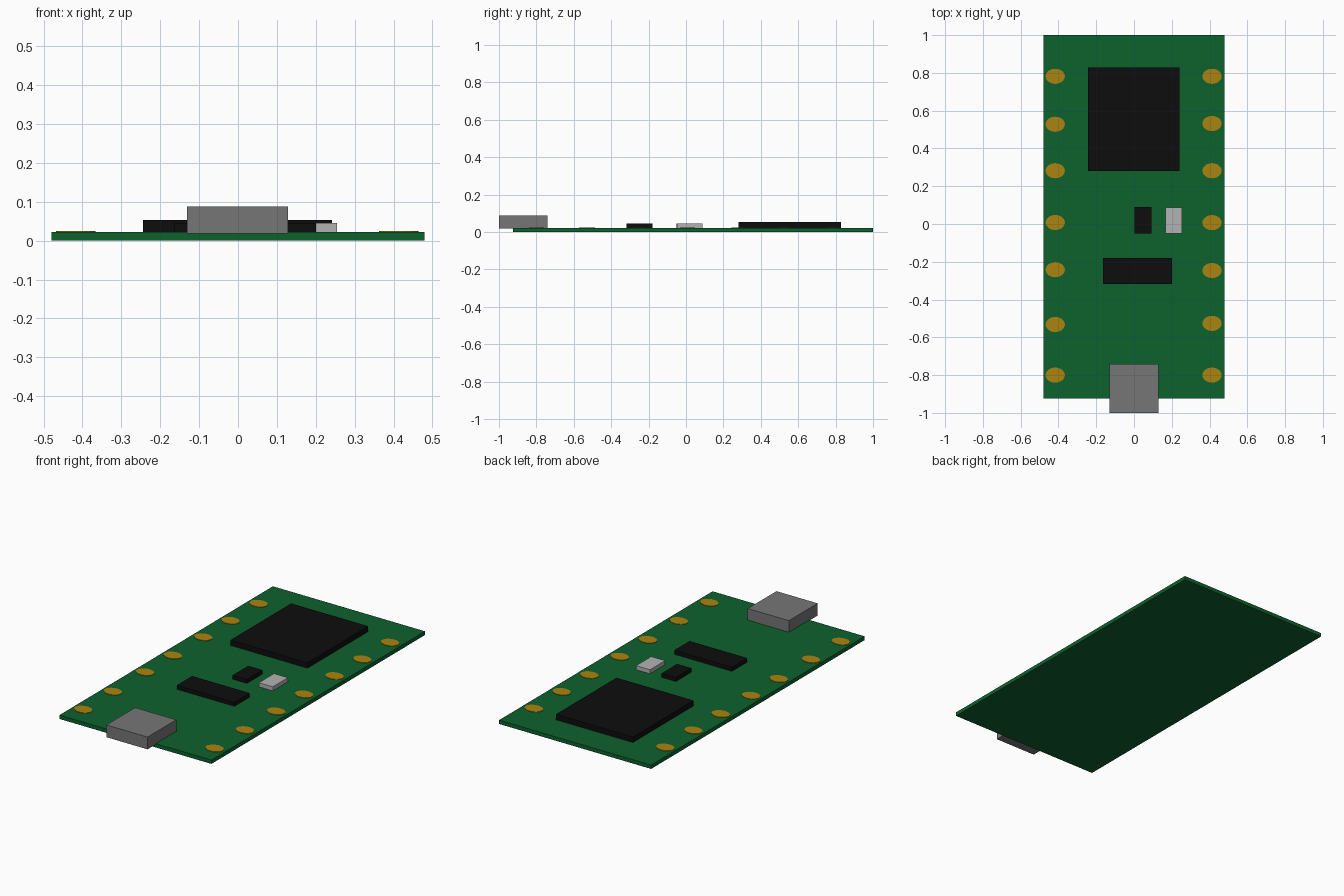
import bpy
import bmesh
from mathutils import Matrix

if "Cube" in bpy.data.objects:
    bpy.data.objects.remove(bpy.data.objects["Cube"])


def material(name, rgb):
    m = bpy.data.materials.new(name)
    m.diffuse_color = (*rgb, 1)
    m.use_nodes = True
    m.node_tree.nodes["Principled BSDF"].inputs["Base Color"].default_value = m.diffuse_color
    return m


GREEN = material("green_laminate", (0.004, 0.12, 0.027))
BLACK = material("black_plastic", (0.004, 0.004, 0.004))
STEEL = material("steel", (0.18, 0.18, 0.18))
LIGHT = material("light_ceramic", (0.45, 0.45, 0.45))
GOLD = material("gold", (0.40, 0.23, 0.005))


def finish(name, bm, mat):
    me = bpy.data.meshes.new(name)
    bm.to_mesh(me)
    bm.free()
    me.materials.append(mat)
    ob = bpy.data.objects.new(name, me)
    bpy.context.collection.objects.link(ob)
    return ob


def box(name, x, y, z, mat):
    """Box from (min, max) ranges, with its origin at the centre."""
    bm = bmesh.new()
    size = [r[1] - r[0] for r in (x, y, z)]
    bmesh.ops.create_cube(bm, size=1, matrix=Matrix.Diagonal((*size, 1)))
    ob = finish(name, bm, mat)
    ob.location = [(r[0] + r[1]) / 2 for r in (x, y, z)]


def pad(name, x, y):
    """Thin oval contact, just proud of the board."""
    bm = bmesh.new()
    bmesh.ops.create_cone(bm, cap_ends=True, segments=32, radius1=0.5, radius2=0.5,
                          depth=1, matrix=Matrix.Diagonal((0.102, 0.08, 0.008, 1)))
    finish(name, bm, GOLD).location = (x, y, 0.0205)


# Circuit board
TOP = 0.022
box("board", (-0.48, 0.48), (-0.925, 1.0), (0, TOP), GREEN)

# Surface-mounted parts
box("main_chip", (-0.244, 0.242), (0.281, 0.828), (TOP, 0.053), BLACK)
box("long_chip", (-0.164, 0.2), (-0.318, -0.18), (TOP, 0.045), BLACK)
box("small_chip", (0.002, 0.092), (-0.051, 0.089), (TOP, 0.045), BLACK)
box("capacitor", (0.166, 0.254), (-0.049, 0.088), (TOP, 0.045), LIGHT)

# Connector overhanging the front edge
box("port", (-0.131, 0.129), (-1.0, -0.741), (0.018, 0.088), STEEL)

# Contact pads along both long edges
rows = {"left": (-0.417, (0.782, 0.528, 0.282, 0.008, -0.242, -0.532, -0.8)),
        "right": (0.413, (0.782, 0.532, 0.282, 0.007, -0.246, -0.526, -0.8))}
for side, (x, ys) in rows.items():
    for i, y in enumerate(ys):
        pad(f"{side}_pad_{i + 1}", x, y)
